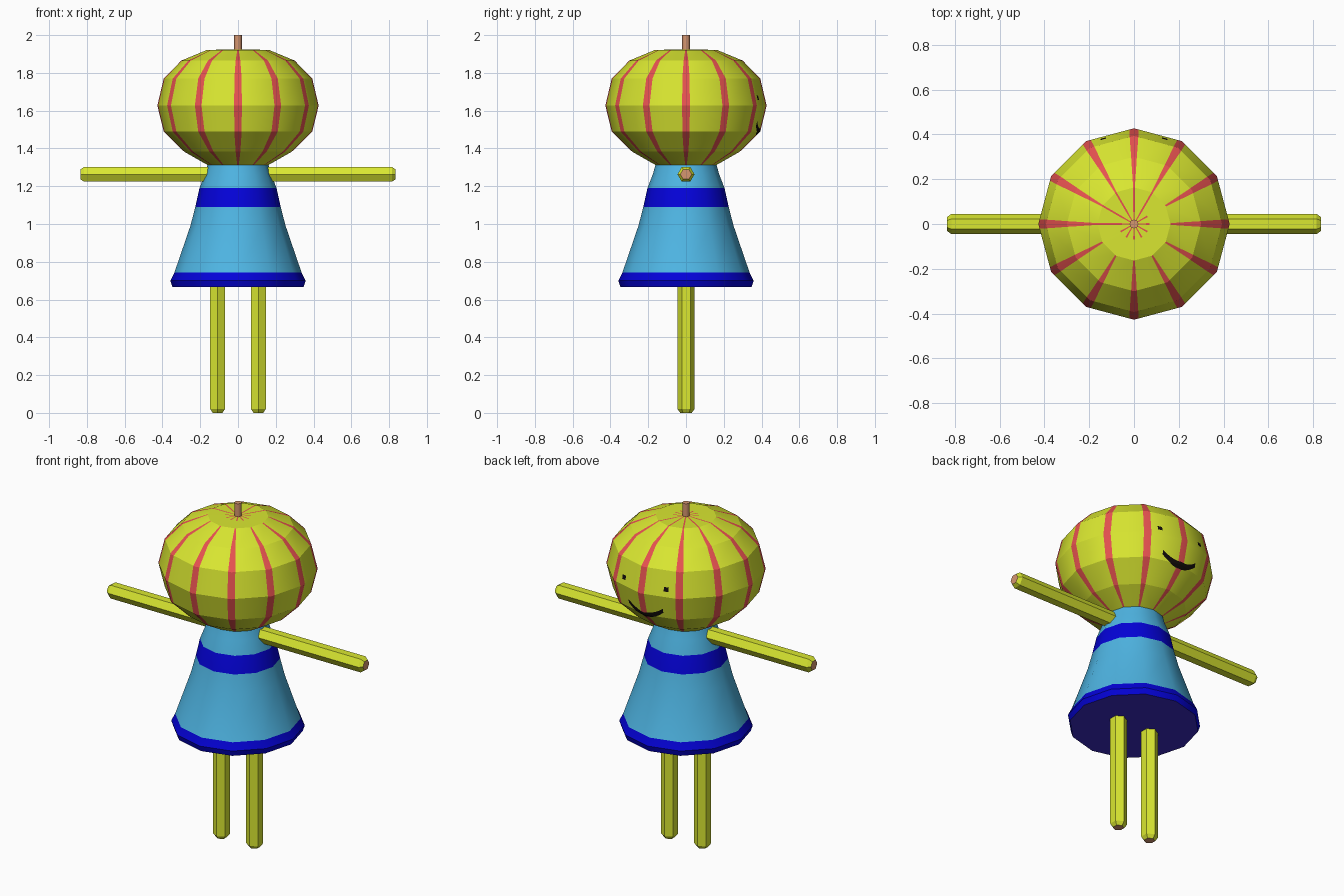
import bpy
import bmesh
import math
from mathutils import Matrix, Vector

cube = bpy.data.objects.get("Cube")
if cube:
    bpy.data.objects.remove(cube, do_unlink=True)


def material(name, rgb):
    """Flat material from display colour values, stored as linear."""
    lin = [(c / 255 / 12.92) if c < 11 else ((c / 255 + 0.055) / 1.055) ** 2.4 for c in rgb]
    mat = bpy.data.materials.new(name)
    mat.diffuse_color = (*lin, 1)
    mat.use_nodes = True
    bsdf = next(n for n in mat.node_tree.nodes if n.type == "BSDF_PRINCIPLED")
    bsdf.inputs["Base Color"].default_value = (*lin, 1)
    bsdf.inputs["Roughness"].default_value = 0.8
    return mat


LIME = material("lime", (222, 236, 50))
ROSE = material("rose stripe", (236, 84, 82))
SKY = material("sky blue", (78, 180, 226))
BLUE = material("deep blue", (4, 2, 216))
PURPLE = material("dark purple", (58, 42, 195))
BROWN = material("stem brown", (214, 150, 112))
BLACK = material("black", (18, 12, 10))


def finish(name, bm, mats, smooth=None):
    mesh = bpy.data.meshes.new(name)
    bm.to_mesh(mesh)
    bm.free()
    obj = bpy.data.objects.new(name, mesh)
    bpy.context.collection.objects.link(obj)
    for mat in mats:
        mesh.materials.append(mat)
    if smooth:
        bpy.ops.object.select_all(action="DESELECT")
        obj.select_set(True)
        bpy.context.view_layer.objects.active = obj
        bpy.ops.object.shade_smooth_by_angle(angle=math.radians(smooth))
    return obj


def loft(rings, rule, caps=(0, 0)):
    """Skin closed rings, listed bottom to top; rule(band, column) gives the material."""
    bm = bmesh.new()
    loops = [[bm.verts.new(p) for p in ring] for ring in rings]
    n = len(loops[0])
    for b in range(len(loops) - 1):
        low, high = loops[b], loops[b + 1]
        for i in range(n):
            j = (i + 1) % n
            face = bm.faces.new((low[i], low[j], high[j], high[i]))
            face.material_index = rule(b, i)
    bm.faces.new(loops[0][::-1]).material_index = caps[0]
    bm.faces.new(loops[-1]).material_index = caps[1]
    return bm


def ring(r, z, sides, turn=0.0):
    return [Vector((r * math.cos(turn + math.tau * i / sides),
                    r * math.sin(turn + math.tau * i / sides), z)) for i in range(sides)]


def striped_ring(r, z, half):
    """Twelve corners, each with a point either side to bound a stripe."""
    corners = ring(r, z, 12)
    points = []
    for i, c in enumerate(corners):
        before = (corners[i - 1] - c).normalized() * half
        after = (corners[(i + 1) % 12] - c).normalized() * half
        points += [c + before, c, c + after]
    return points


def head_colour(band, column):
    """Stripes on every corner; on the crown only some run through to the stem."""
    corner, part = divmod(column, 3)
    if part == 2 or (band == 6 and not 2 <= corner <= 6):
        return 0
    return 1


# Head: squashed twelve-sided ball, a stripe along each vertical edge
head_profile = [(0.157, 1.31, 0.004), (0.285, 1.383, 0.013), (0.393, 1.489, 0.020),
                (0.427, 1.627, 0.021), (0.393, 1.77, 0.020), (0.30, 1.865, 0.013),
                (0.163, 1.922, 0.004), (0.07, 1.923, 0.004), (0.015, 1.924, 0.002)]
head = loft([striped_ring(*p) for p in head_profile], head_colour)


def face_side(x0, x1):
    """Head faces on the face side whose middle lies between x0 and x1."""
    found = []
    for f in head.faces:
        c = f.calc_center_median()
        if c.y > 0.2 and 1.37 < c.z < 1.78 and x0 < c.x < x1:
            found.append(f)
    return found


def cut(faces, point, normal):
    geom = set(faces)
    for f in faces:
        geom.update(f.edges, f.verts)
    bmesh.ops.bisect_plane(head, geom=list(geom), dist=1e-5, plane_co=point, plane_no=normal)


def paint(start, end):
    """Cut a black patch between two columns, each (x, middle z, half height)."""
    (x0, z0, h0), (x1, z1, h1) = start, end
    for x in (x0, x1):
        cut(face_side(-0.3, 0.3), (x, 0, 0), (1, 0, 0))
    slopes = []
    for s in (-1, 1):
        base = Vector((x0, 0, z0 + s * h0))
        along = Vector((x1, 0, z1 + s * h1)) - base
        up = Vector((-along.z, 0, along.x)).normalized()
        cut(face_side(x0, x1), base, up)
        slopes.append((base, up))
    for f in face_side(x0, x1):
        c = f.calc_center_median()
        (low, low_up), (high, high_up) = slopes
        if (c - low).dot(low_up) > 0 > (c - high).dot(high_up):
            f.material_index = 2


# Smile and eyes, cut into the head
smile = []
for i in range(-5, 6):
    t = i / 5
    smile.append((0.112 * t, 1.487 + 0.046 * t * t, 0.016 - 0.004 * t * t))
for start, end in zip(smile, smile[1:]):
    paint(start, end)
for x in (0.137, -0.137):
    paint((x - 0.013, 1.668, 0.012), (x + 0.013, 1.668, 0.012))

# Head shading: round around the axis, with crisp level bands
head_mesh = finish("head", head, [LIME, ROSE, BLACK]).data
head_mesh.shade_smooth()
normals = []
for poly in head_mesh.polygons:
    tilt = poly.normal.z
    for v in poly.vertices:
        co = head_mesh.vertices[v].co
        out = Vector((co.x, co.y, 0)).normalized() * math.sqrt(max(0, 1 - tilt * tilt))
        normals.append((out.x, out.y, tilt))
head_mesh.normals_split_custom_set(normals)

# Stem
finish("stem", loft([ring(0.02, z, 8) for z in (1.88, 2.0)], lambda b, c: 0), [BROWN], 50)

# Dress: flared, with a chest band, a blue hem and a dark underside
dress_profile = [(0.347, 0.667), (0.358, 0.70), (0.337, 0.742), (0.252, 0.99),
                 (0.226, 1.09), (0.204, 1.19), (0.175, 1.265), (0.157, 1.33)]
blue_bands = (0, 1, 4)
finish("dress", loft([ring(r, z, 12) for r, z in dress_profile],
                     lambda b, c: 1 if b in blue_bands else 0, caps=(2, 0)),
       [SKY, BLUE, PURPLE], 35)


def limb(name, length, matrix):
    """Six-sided rod with a bevelled brown tip at its origin."""
    rings = [ring(r, z, 6, math.pi / 2) for r, z in ((0.03, 0), (0.045, 0.02), (0.045, length))]
    bm = loft(rings, lambda b, c: 0, caps=(1, 0))
    bm.transform(matrix)
    finish(name, bm, [LIME, BROWN])


# Arms and legs
for side, s in (("left", 1), ("right", -1)):
    limb(side + "_leg", 0.75, Matrix.Translation((0.108 * s, 0, 0)))
    limb(side + "_arm", 0.75, Matrix.Translation((0.835 * s, 0, 1.263))
         @ Matrix.Rotation(-s * math.pi / 2, 4, "Y"))
